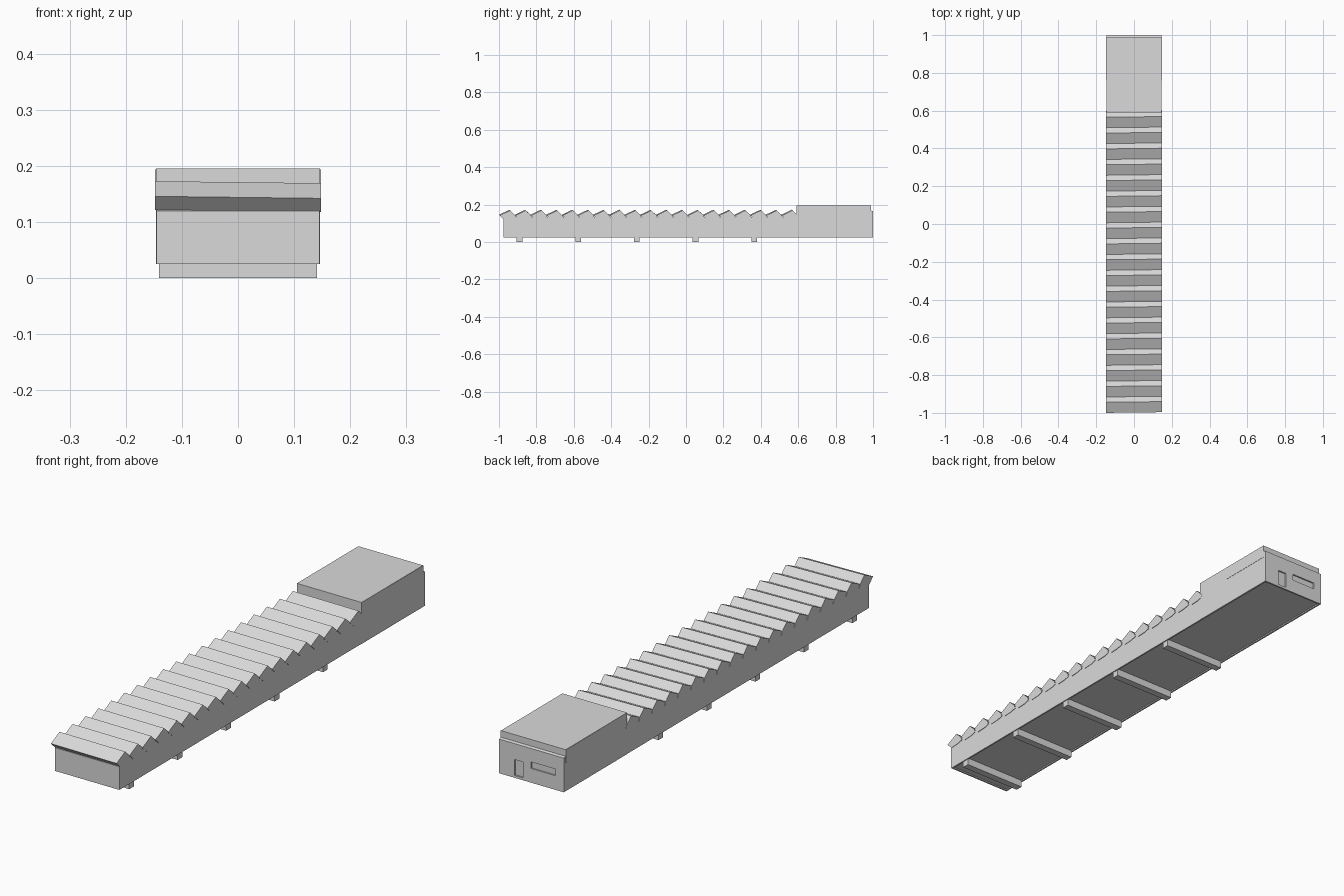
import bpy
import bmesh

old = bpy.data.objects.get("Cube")
if old:
    bpy.data.objects.remove(old, do_unlink=True)

grey = bpy.data.materials.new("light_grey")
grey.use_nodes = True
grey.diffuse_color = (0.7, 0.7, 0.7, 1)
grey.node_tree.nodes["Principled BSDF"].inputs["Base Color"].default_value = (0.7, 0.7, 0.7, 1)


def add_prism(bm, profile, half, dy=0, slant_y=0, slant_z=0):
    """Extrude a (y, z) profile across x, optionally slanted."""
    rings = []
    for x in (-half, half):
        rings.append([bm.verts.new((x, y + dy + slant_y * x, z + slant_z * x))
                      for y, z in profile])
    n = len(profile)
    bm.faces.new(rings[0])
    bm.faces.new(rings[1][::-1])
    for i in range(n):
        j = (i + 1) % n
        bm.faces.new((rings[0][i], rings[1][i], rings[1][j], rings[0][j]))


def make_object(name, bm):
    bmesh.ops.recalc_face_normals(bm, faces=bm.faces)
    mesh = bpy.data.meshes.new(name)
    bm.to_mesh(mesh)
    bm.free()
    mesh.materials.append(grey)
    obj = bpy.data.objects.new(name, mesh)
    bpy.context.collection.objects.link(obj)
    return obj


def prism(name, profile, half):
    bm = bmesh.new()
    add_prism(bm, profile, half)
    return make_object(name, bm)


def box(name, x0, x1, y0, y1, z0, z1):
    obj = prism(name, [(y0, z0), (y1, z0), (y1, z1), (y0, z1)], (x1 - x0) / 2)
    for v in obj.data.vertices:
        v.co.x += (x0 + x1) / 2
    return obj


def cut(target, *bounds):
    """Carve a box out of the target."""
    cutter = box("cutter", *bounds)
    cutter.hide_render = True
    mod = target.modifiers.new("recess", 'BOOLEAN')
    mod.operation = 'DIFFERENCE'
    mod.solver = 'EXACT'
    mod.object = cutter
    bpy.context.view_layer.objects.active = target
    bpy.ops.object.modifier_apply(modifier=mod.name)
    bpy.data.objects.remove(cutter, do_unlink=True)


# Long hall below the sawtooth roof
hall = prism("hall", [(-0.975, 0.025), (0.6, 0.025), (0.6, 0.135), (-0.96, 0.135),
                      (-0.975, 0.12)], 0.1455)
cut(hall, -0.139, 0.139, -0.968, 0.7, 0, 0.03)

# Taller flat-roofed rear block with a set-back fascia
rear_block = prism("rear_block", [(0.59, 0.025), (1, 0.025), (1, 0.165), (0.988, 0.168),
                                  (0.988, 0.195), (0.59, 0.195)], 0.1465)
cut(rear_block, -0.139, 0.139, 0.5, 0.993, 0, 0.03)
# Rear door and window recesses
cut(rear_block, 0.038, 0.076, 0.994, 1.1, 0.035, 0.1)
cut(rear_block, -0.11, 0.002, 0.994, 1.1, 0.083, 0.11)

# Thin cladding on the upper sides of the rear block
for side, name in ((-1, "right_cladding"), (1, "left_cladding")):
    a, b = sorted((side * 0.146, side * 0.1475))
    box(name, a, b, 0.76, 0.988, 0.14, 0.194)

# Sawtooth roof: long front slopes, short steep rear slopes
TEETH = 19
PITCH = 1.593 / TEETH
tooth = [(-0.998, 0.144), (-0.942, 0.171), (-0.914, 0.144), (-0.909, 0.128),
         (-0.935, 0.122), (-0.973, 0.12)]
bm = bmesh.new()
for i in range(TEETH):
    add_prism(bm, tooth, 0.1475, i * PITCH, 0.012, -0.012)
make_object("sawtooth_roof", bm)

# Cross beams carrying the hall
for i in range(5):
    y = -0.89 + i * 0.3135
    box(f"cross_beam_{i + 1}", -0.141, 0.141, y - 0.015, y + 0.015, 0, 0.032)
